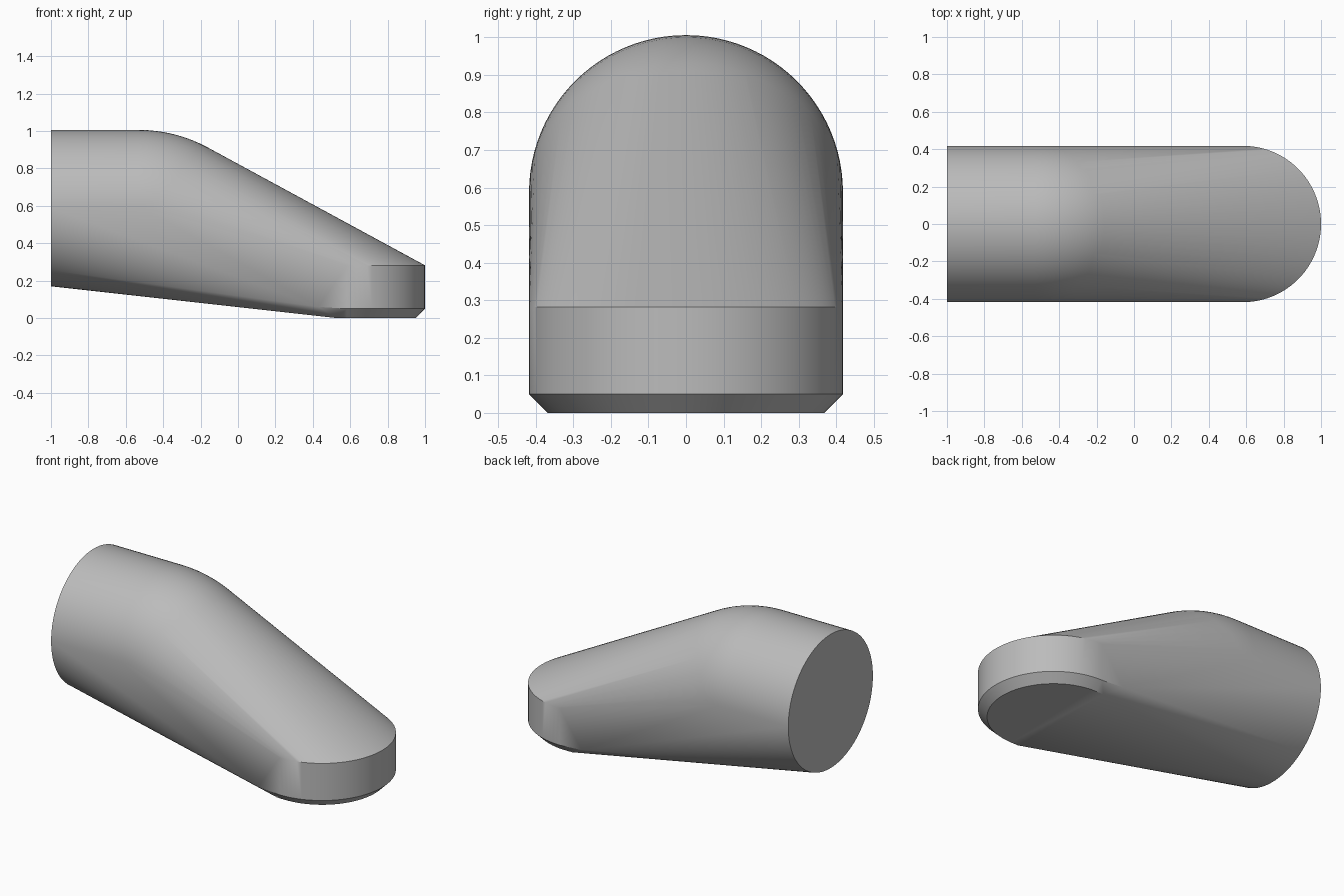
import bpy
import bmesh
from math import sin, cos, pi, radians

cube = bpy.data.objects.get("Cube")
if cube:
    bpy.data.objects.remove(cube, do_unlink=True)

RADIUS = 0.418        # tube radius, also half the width
AXIS_Z = 0.588        # height of the tube axis
BEND_X = -0.53        # where the tube starts to bend
BEND_RADIUS = 0.77    # radius of the bend along the top ridge
TILT = radians(28.8)  # downward slope after the bend
TOE_X = 0.582         # centre of the rounded toe
SEGMENTS = 48

grey = bpy.data.materials.new("plain_grey")
grey.use_nodes = True
grey.diffuse_color = (0.5, 0.5, 0.5, 1)
grey.node_tree.nodes["Principled BSDF"].inputs["Base Color"].default_value = grey.diffuse_color

points = []

# Round open end of the tube
for i in range(SEGMENTS * 2):
    a = pi * i / SEGMENTS
    points.append((-1, RADIUS * cos(a), AXIS_Z + RADIUS * sin(a)))

# Upper half of the tube swept around the bend
pivot_z = AXIS_Z + RADIUS - BEND_RADIUS
for step in range(9):
    tilt = TILT * step / 8
    for i in range(SEGMENTS + 1):
        a = pi * i / SEGMENTS
        height = BEND_RADIUS - RADIUS + RADIUS * sin(a)
        points.append((BEND_X + height * sin(tilt), RADIUS * cos(a),
                       pivot_z + height * cos(tilt)))

# Rounded toe: rim, top of chamfer and sole
for radius, z in ((RADIUS, 0.282), (RADIUS, 0.05), (RADIUS - 0.05, 0)):
    for i in range(SEGMENTS + 1):
        a = pi * i / SEGMENTS - pi / 2
        points.append((TOE_X + radius * cos(a), radius * sin(a), z))

# Rear ends of the sole and its chamfer
for side in (-1, 1):
    points.append((0.53, side * (RADIUS - 0.05), 0))
    points.append((0.43, side * RADIUS, 0.06))

# Skin the sections with one convex surface
bm = bmesh.new()
for p in points:
    bm.verts.new(p)
bmesh.ops.remove_doubles(bm, verts=bm.verts[:], dist=0.0005)
hull = bmesh.ops.convex_hull(bm, input=bm.verts[:])
loose = {g for g in hull["geom_interior"] + hull["geom_unused"]
         if isinstance(g, bmesh.types.BMVert)}
bmesh.ops.delete(bm, geom=list(loose), context="VERTS")
bmesh.ops.dissolve_limit(bm, angle_limit=radians(0.2), verts=bm.verts[:], edges=bm.edges[:])
bmesh.ops.recalc_face_normals(bm, faces=bm.faces[:])

mesh = bpy.data.meshes.new("bent_tube_body")
bm.to_mesh(mesh)
bm.free()
mesh.materials.append(grey)
body = bpy.data.objects.new("bent_tube_body", mesh)
bpy.context.collection.objects.link(body)

# Smooth curves, sharp rims
bpy.ops.object.select_all(action="DESELECT")
body.select_set(True)
bpy.context.view_layer.objects.active = body
bpy.ops.object.shade_smooth_by_angle(angle=radians(30))
